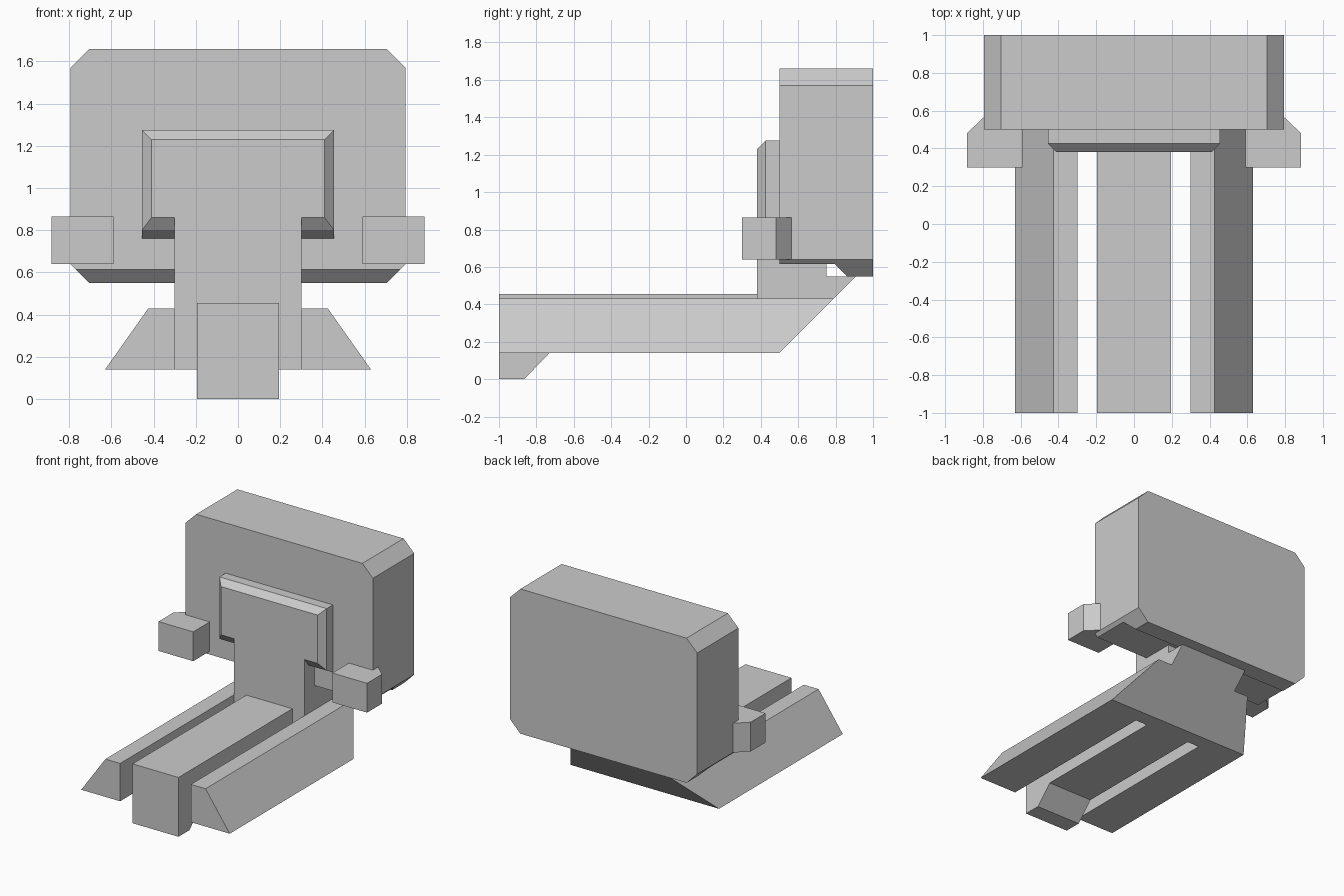
import bpy
import bmesh

cube = bpy.data.objects.get("Cube")
if cube:
    bpy.data.objects.remove(cube, do_unlink=True)

grey = bpy.data.materials.new("light_grey")
grey.use_nodes = True
grey.diffuse_color = (0.6, 0.6, 0.6, 1)
grey.node_tree.nodes["Principled BSDF"].inputs["Base Color"].default_value = (0.6, 0.6, 0.6, 1)


def loft(name, rings):
    """Join matching rings of points into one closed, flat-faced solid."""
    bm = bmesh.new()
    loops = [[bm.verts.new(p) for p in ring] for ring in rings]
    for a, b in zip(loops, loops[1:]):
        for i in range(len(a)):
            j = (i + 1) % len(a)
            bm.faces.new((a[i], a[j], b[j], b[i]))
    bm.faces.new(loops[0])
    bm.faces.new(loops[-1])
    bmesh.ops.recalc_face_normals(bm, faces=bm.faces)
    mesh = bpy.data.meshes.new(name)
    bm.to_mesh(mesh)
    bm.free()
    mesh.materials.append(grey)
    obj = bpy.data.objects.new(name, mesh)
    bpy.context.collection.objects.link(obj)


def side_prism(name, profile, half_width):
    """Extrude a (y, z) profile evenly across x."""
    loft(name, [[(x, y, z) for y, z in profile] for x in (-half_width, half_width)])


def body_ring(y, bottom):
    """Octagon whose lower chamfers are cut off at the given height."""
    low_x = 0.705 + bottom - 0.55
    half = [(low_x, bottom), (0.795, 0.64), (0.795, 1.57), (0.705, 1.66)]
    return [(x, y, z) for x, z in half] + [(-x, y, z) for x, z in reversed(half)]


def panel_ring(y, w, low, high):
    return [(-w, y, low), (w, y, low), (w, y, high), (-w, y, high)]


# Large chamfered block with a stepped underside
loft("main_body", [body_ring(0.5, 0.615), body_ring(0.795, 0.615),
                   body_ring(0.86, 0.55), body_ring(1.0, 0.55)])

# Bevelled panel on the front of the body
loft("front_panel", [panel_ring(0.38, 0.41, 0.86, 1.23),
                     panel_ring(0.425, 0.455, 0.80, 1.275),
                     panel_ring(0.5, 0.455, 0.76, 1.275)])

# Upright column with a sloping back
side_prism("support_column", [(0.38, 0.14), (0.5, 0.14), (0.91, 0.55), (0.75, 0.55),
                              (0.75, 0.62), (0.5, 0.62), (0.5, 0.86), (0.38, 0.86)], 0.3)

# Central beam with a foot at its front end
side_prism("centre_beam", [(-1, 0), (-0.865, 0), (-0.73, 0.14), (0.38, 0.14),
                           (0.38, 0.455), (-1, 0.455)], 0.195)

# Paired side rails and side blocks
for side, s in (("left", 1), ("right", -1)):
    section = [(0.3, 0.14), (0.63, 0.14), (0.425, 0.43), (0.3, 0.43)]
    loft(side + "_rail", [[(s * x, -1, z) for x, z in section],
                          [(s * x, 0.36 + z, z) for x, z in section]])
    plan = [(0.59, 0.3), (0.885, 0.3), (0.885, 0.48), (0.79, 0.57), (0.59, 0.57)]
    loft(side + "_block", [[(s * x, y, z) for x, y in plan] for z in (0.64, 0.865)])
